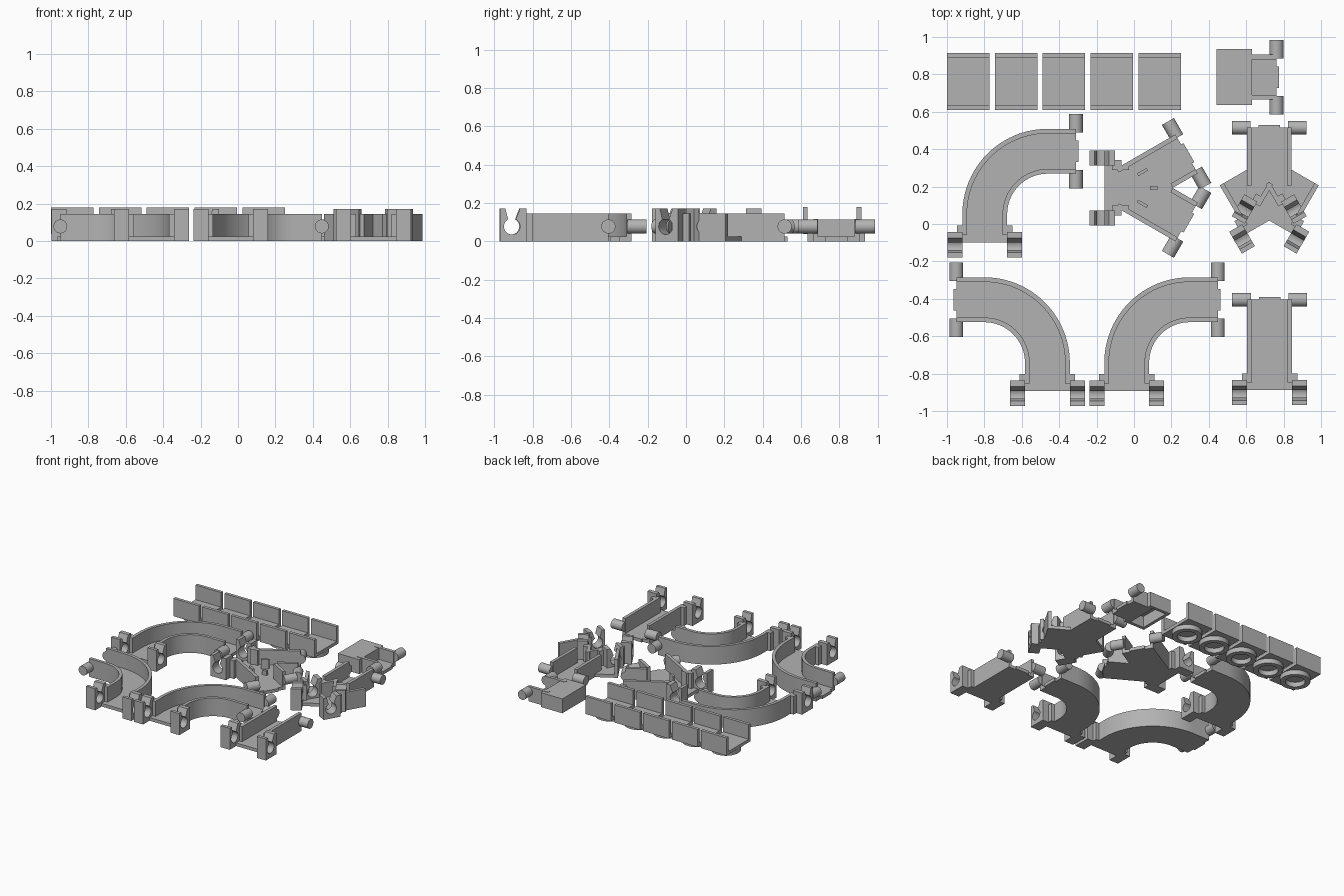
import bpy, bmesh, math
from mathutils import Matrix, Vector

if "Cube" in bpy.data.objects:
    bpy.data.objects.remove(bpy.data.objects["Cube"])

grey = bpy.data.materials.new("plain_grey")
grey.use_nodes = True
SHADE = (0.45, 0.45, 0.45, 1)
grey.diffuse_color = SHADE
grey.node_tree.nodes["Principled BSDF"].inputs["Base Color"].default_value = SHADE

HALF, WALL, FLOOR, TOP = 0.12, 0.025, 0.025, 0.145
PIN_Z, PIN_R = 0.078, 0.037


def frame(x, y, degrees):
    """Local +y points out of a track end; zero degrees faces the back."""
    return Matrix.Translation((x, y, 0)) @ Matrix.Rotation(math.radians(degrees), 4, 'Z')


def box(bm, m, xs, ys, zs):
    centre = [(a + b) / 2 for a, b in (xs, ys, zs)]
    size = [abs(b - a) for a, b in (xs, ys, zs)]
    bmesh.ops.create_cube(bm, size=1, matrix=m @ Matrix.Translation(centre) @ Matrix.Diagonal((*size, 1)))


def sweep(bm, rings, closed=False):
    """Skin a list of matching point rings."""
    loops = [[bm.verts.new(p) for p in ring] for ring in rings]
    pairs = list(zip(loops, loops[1:]))
    if closed:
        pairs.append((loops[-1], loops[0]))
    else:
        bm.faces.new(loops[0])
        bm.faces.new(loops[-1])
    for a, b in pairs:
        for i in range(len(a)):
            j = (i + 1) % len(a)
            bm.faces.new((a[i], a[j], b[j], b[i]))


def channel(bm, m, path, top=TOP):
    """U-shaped track along (point, sideways direction) pairs."""
    inner = HALF - WALL
    profile = [(-HALF, 0), (HALF, 0), (HALF, top), (inner, top),
               (inner, FLOOR), (-inner, FLOOR), (-inner, top), (-HALF, top)]
    sweep(bm, [[m @ Vector((p[0] + s[0] * u, p[1] + s[1] * u, z)) for u, z in profile]
               for p, s in path])


def straight(bm, m, start, end, top=TOP):
    channel(bm, m, [((0, start), (1, 0)), ((0, end), (1, 0))], top)


def wall(bm, m, side, start, end):
    box(bm, m, (side * (HALF - WALL), side * HALF), (start, end), (0, TOP))


def clips(bm, m):
    """Floor tongue and two open snap hooks."""
    box(bm, m, (-HALF, HALF), (-0.06, 0), (0, FLOOR))
    mid, r = 0.02, 0.042
    outline = [(-0.055, 0), (0.08, 0), (0.08, 0.172), (0.055, 0.172)]
    for k in range(25):
        a = math.radians(62 - k * 304 / 24)
        outline.append((mid + r * math.cos(a), PIN_Z + r * math.sin(a)))
    outline += [(-0.022, 0.172), (-0.055, 0.172)]
    for side in (-1, 1):
        sweep(bm, [[m @ Vector((side * u, y, z)) for y, z in outline] for u in (HALF, 0.2)])
        box(bm, m, (side * HALF, side * 0.148), (-0.09, -0.055), (0, TOP))


def pins(bm, m):
    """Two sideways pegs and a small front lip."""
    for side in (-1, 1):
        place = Matrix.Translation((side * 0.15, 0, PIN_Z)) @ Matrix.Rotation(math.pi / 2, 4, 'Y')
        bmesh.ops.create_cone(bm, cap_ends=True, segments=32, radius1=PIN_R, radius2=PIN_R,
                              depth=0.1, matrix=m @ place)
    box(bm, m, (-0.058, 0.058), (-0.02, 0.014), (0, FLOOR))


def finish(bm, name):
    bmesh.ops.recalc_face_normals(bm, faces=bm.faces)
    mesh = bpy.data.meshes.new(name)
    bm.to_mesh(mesh)
    bm.free()
    mesh.materials.append(grey)
    ob = bpy.data.objects.new(name, mesh)
    bpy.context.collection.objects.link(ob)
    bpy.ops.object.select_all(action='DESELECT')
    ob.select_set(True)
    bpy.context.view_layer.objects.active = ob
    bpy.ops.object.shade_smooth_by_angle(angle=math.radians(30))


# Row of open carriers, each with a ring foot
for n in range(5):
    bm = bmesh.new()
    m = Matrix.Translation((-0.886 + n * 0.2557, 0.762, 0))
    half_x, half_y = 0.1135, 0.1525
    box(bm, m, (-half_x, half_x), (-half_y, half_y), (0.038, 0.063))
    for side in (-1, 1):
        box(bm, m, (-half_x, half_x), (side * (half_y - WALL), side * half_y), (0.038, 0.18))
    rings = []
    for k in range(40):
        a = k * math.tau / 40
        rings.append([m @ Vector((r * math.cos(a), r * math.sin(a), z))
                      for r, z in ((0.11, 0), (0.11, 0.04), (0.072, 0.04), (0.072, 0))])
    sweep(bm, rings, closed=True)
    finish(bm, f"carrier_{n + 1}")

# Quarter-turn tracks
R, REACH = 0.337, 0.15
for name, x, y, flip in (("back_curve", -0.461, 0.052, 1),
                         ("left_curve", 0.298, -0.742, 1),
                         ("right_curve", -0.80, -0.742, -1)):
    bm = bmesh.new()
    m = Matrix.Translation((x, y, 0)) @ Matrix.Diagonal((flip, 1, 1, 1))
    path = [((-R, -REACH + 0.04), (-1, 0))]
    for k in range(25):
        a = math.pi - k * math.pi / 48
        side = (math.cos(a), math.sin(a))
        path.append(((R * side[0], R * side[1]), side))
    path.append(((REACH, R), (0, 1)))
    channel(bm, m, path)
    clips(bm, m @ frame(-R, -REACH, 180))
    pins(bm, m @ frame(REACH, R, -90))
    finish(bm, name)

# Straight track
bm = bmesh.new()
m = frame(0.725, -0.405, 0)
straight(bm, m, -0.443, 0)
pins(bm, m)
clips(bm, frame(0.725, -0.888, 180))
finish(bm, "straight_track")

# Splitter: one hooked inlet, two pegged outlets
bm = bmesh.new()
inlet = frame(-0.157, 0.193, 90)
clips(bm, inlet)
straight(bm, inlet, -0.13, -0.04)
for side in (-1, 1):
    branch = frame(-0.034, 0.193, -90 + side * 30)
    box(bm, branch, (-HALF, HALF), (0, 0.364), (0, FLOOR))
    wall(bm, branch, -side, 0, 0.364)
    wall(bm, branch, side, 0.21, 0.364)
    pins(bm, branch @ frame(0, 0.364, 0))
    # Inner guide fins
    box(bm, frame(0.045, 0.193 + side * 0.085, -90 + side * 30), (-0.008, 0.008), (-0.03, 0.03), (0, 0.1))
box(bm, frame(0.105, 0.193, 0), (-0.02, 0.02), (-0.01, 0.01), (0, 0.06))
finish(bm, "splitter_track")

# Merger: crossed hooked inlets into one pegged stem
bm = bmesh.new()
stem = frame(0.723, 0.515, 0)
straight(bm, stem, -0.31, 0)
pins(bm, stem)
for side in (-1, 1):
    arm = frame(0.723 + side * 0.013, 0.011, side * 150)
    box(bm, arm, (-HALF, HALF), (-0.295, 0), (0, FLOOR))
    wall(bm, arm, -side, -0.295, -0.04)
    wall(bm, arm, side, -0.177, -0.04)
    clips(bm, arm)
finish(bm, "merger_track")

# Start piece: hollow block with a short pegged spout
bm = bmesh.new()
m = Matrix.Translation((0.535, 0.785, 0))
box(bm, m, (-0.095, 0.095), (-0.15, 0.15), (0.09, 0.115))
for side in (-1, 1):
    box(bm, m, (side * 0.07, side * 0.095), (-0.15, 0.15), (0, 0.115))
    box(bm, m, (-0.095, 0.095), (side * 0.125, side * 0.15), (0, 0.115))
spout = frame(0.762, 0.785, -90)
straight(bm, spout, -0.175, 0, 0.118)
pins(bm, spout)
finish(bm, "start_piece")
